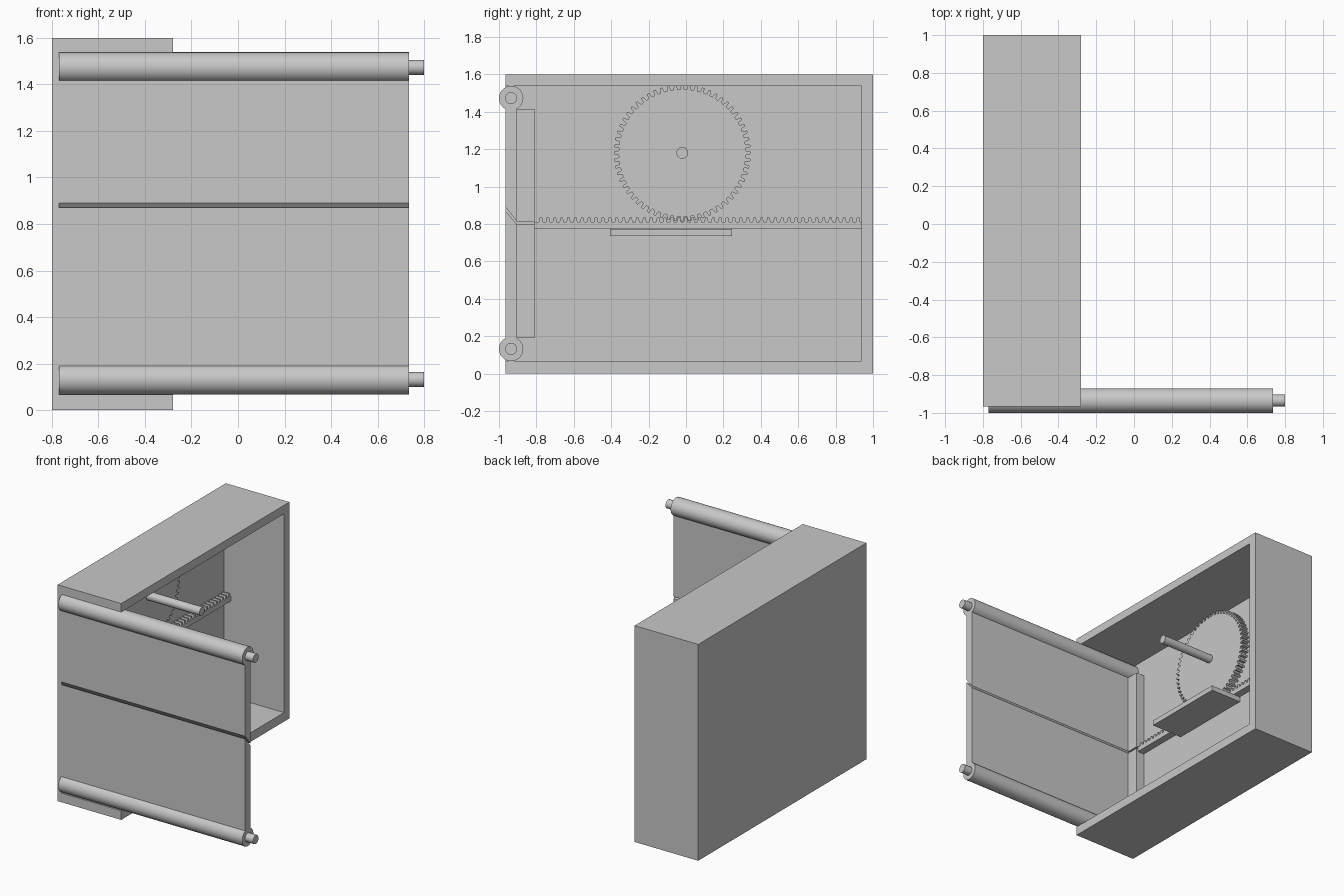
import bpy, bmesh
from math import sin, cos, tau, pi, radians

default = bpy.data.objects.get("Cube")
if default:
    bpy.data.objects.remove(default, do_unlink=True)

grey = bpy.data.materials.new("plain grey")
grey.use_nodes = True
grey.diffuse_color = (0.58, 0.58, 0.58, 1)
grey.node_tree.nodes["Principled BSDF"].inputs["Base Color"].default_value = (0.58, 0.58, 0.58, 1)


def extrude_x(name, profile, x0, x1, smooth=False):
    """Extrude a closed (y, z) outline along x."""
    bm = bmesh.new()
    face = bm.faces.new([bm.verts.new((x0, y, z)) for y, z in profile])
    out = bmesh.ops.extrude_face_region(bm, geom=[face])
    moved = [v for v in out["geom"] if isinstance(v, bmesh.types.BMVert)]
    bmesh.ops.translate(bm, verts=moved, vec=(x1 - x0, 0, 0))
    bmesh.ops.recalc_face_normals(bm, faces=bm.faces)
    mesh = bpy.data.meshes.new(name)
    bm.to_mesh(mesh)
    bm.free()
    mesh.materials.append(grey)
    ob = bpy.data.objects.new(name, mesh)
    bpy.context.collection.objects.link(ob)
    if smooth:
        bpy.ops.object.select_all(action='DESELECT')
        bpy.context.view_layer.objects.active = ob
        ob.select_set(True)
        bpy.ops.object.shade_smooth_by_angle(angle=radians(30))
    return ob


def rect(y0, y1, z0, z1):
    return [(y0, z0), (y1, z0), (y1, z1), (y0, z1)]


def circle(cy, cz, r, n=48):
    return [(cy + r * cos(tau * i / n), cz + r * sin(tau * i / n)) for i in range(n)]


WALL, RIM = -0.77, -0.28        # inner face of the side panel, open edge
DOOR_END, PIN_END = 0.735, 0.80
FRONT, DOOR_BACK = -0.965, -0.905

# Housing: open towards the side and the front
housing = extrude_x("housing", rect(FRONT, 1.0, 0, 1.6), -0.80, RIM)
cutter = extrude_x("housing_cutter", rect(-1.2, 0.937, 0.067, 1.537), WALL, 0)
cutter.hide_render = True
cut = housing.modifiers.new("hollow", 'BOOLEAN')
cut.object = cutter
cut.solver = 'EXACT'
bpy.context.view_layer.objects.active = housing
bpy.ops.object.modifier_apply(modifier=cut.name)
bpy.data.objects.remove(cutter, do_unlink=True)

# Doors with bevelled meeting edges, plus their inner edge blocks
extrude_x("upper_door", [(FRONT, 0.89), (DOOR_BACK, 0.815), (DOOR_BACK, 1.475), (FRONT, 1.475)],
          WALL, DOOR_END)
extrude_x("lower_door", [(FRONT, 0.135), (DOOR_BACK, 0.135), (DOOR_BACK, 0.80), (FRONT, 0.87)],
          WALL, DOOR_END)
extrude_x("upper_door_block", rect(DOOR_BACK, -0.81, 0.812, 1.415), WALL, -0.705)
extrude_x("lower_door_block", rect(DOOR_BACK, -0.81, 0.19, 0.80), WALL, -0.705)

# Hinge rollers with end pins
for side, z in (("upper", 1.473), ("lower", 0.132)):
    extrude_x(side + "_roller", circle(-0.935, z, 0.065), WALL, DOOR_END, True)
    extrude_x(side + "_pin", circle(-0.935, z, 0.032, 32), DOOR_END - 0.01, PIN_END, True)

# Gear: one tooth outline repeated around the axis
TEETH, GY, GZ, ROOT, TIP = 60, -0.02, 1.18, 0.340, 0.366
tooth = ((-0.30, ROOT), (-0.17, TIP), (0.17, TIP), (0.30, ROOT))
gear = []
for i in range(TEETH):
    for offset, r in tooth:
        a = -pi / 2 + tau * (i + offset) / TEETH
        gear.append((GY + r * cos(a), GZ + r * sin(a)))
extrude_x("gear", gear, WALL, -0.715)
extrude_x("gear_axle", circle(GY, GZ, 0.031, 32), -0.72, RIM, True)

# Toothed rack meshing under the gear
PITCH, START, END = tau * 0.352 / TEETH, -0.81, 0.937
rack = [(END, 0.775), (START, 0.775), (START, 0.811)]
for i in range(-21, 26):
    c = GY + (i + 0.5) * PITCH
    if c - 0.3 * PITCH > START and c + 0.3 * PITCH < END:
        rack += [(c - 0.30 * PITCH, 0.811), (c - 0.17 * PITCH, 0.836),
                 (c + 0.17 * PITCH, 0.836), (c + 0.30 * PITCH, 0.811)]
rack.append((END, 0.811))
extrude_x("rack", rack, WALL, -0.715)

# Shelf supporting the rack
extrude_x("rack_shelf", rect(-0.405, 0.245, 0.735, 0.773), WALL, -0.515)
